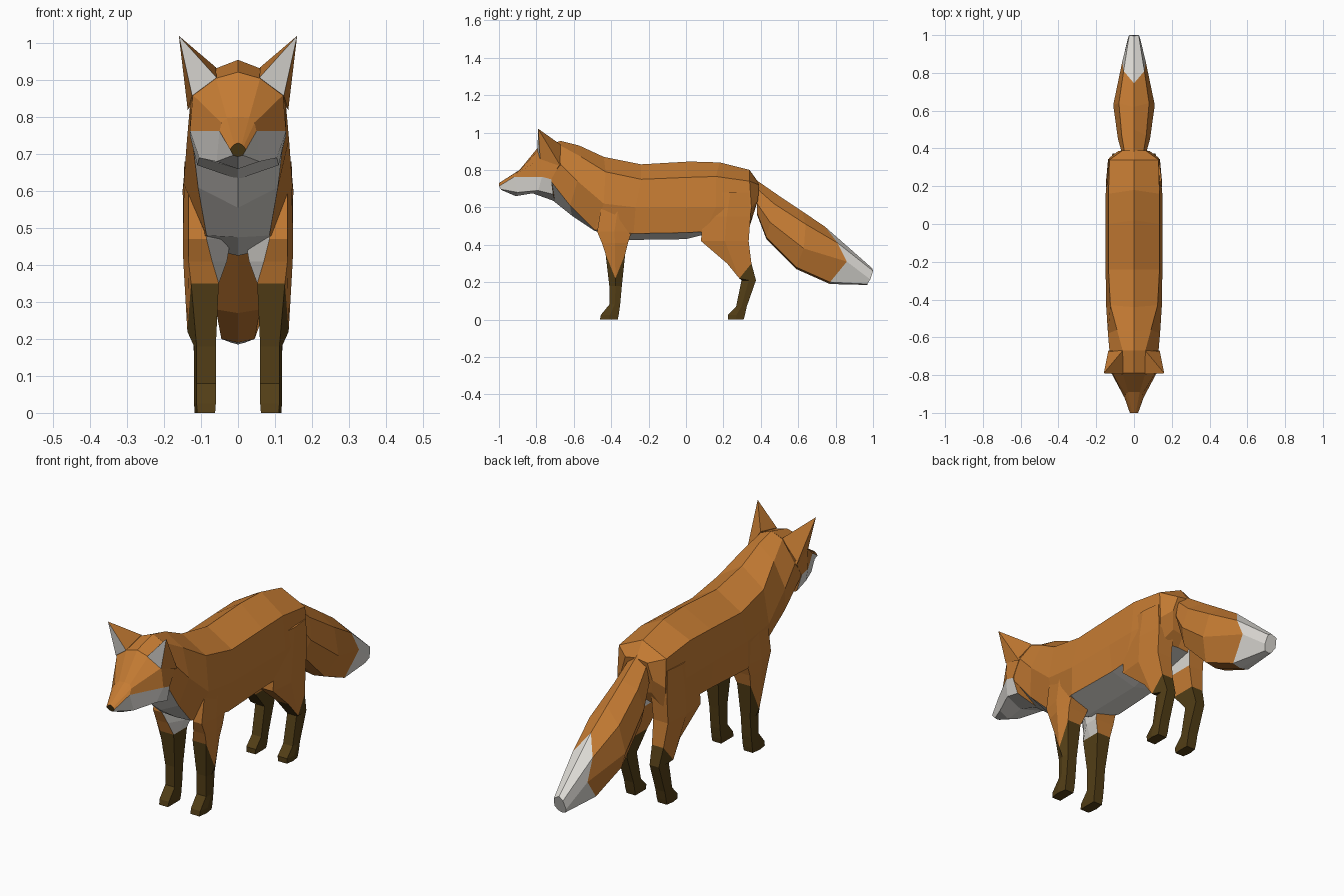
import bpy, bmesh
from mathutils import Vector


def material(name, rgb):
    m = bpy.data.materials.new(name)
    m.diffuse_color = (*rgb, 1)
    return m


MATS = [material("orange_fur", (0.56, 0.2, 0.033)),
        material("white_fur", (0.72, 0.70, 0.66)),
        material("dark_brown", (0.085, 0.048, 0.008))]
ORANGE, WHITE, DARK = 0, 1, 2


def finish(name, bm):
    bmesh.ops.recalc_face_normals(bm, faces=bm.faces)
    me = bpy.data.meshes.new(name)
    bm.to_mesh(me)
    bm.free()
    for m in MATS:
        me.materials.append(m)
    ob = bpy.data.objects.new(name, me)
    bpy.context.collection.objects.link(ob)
    return ob


def loft(name, rings, paint, caps=(ORANGE, ORANGE)):
    """Skin closed rings; paint(segment, column, centre) gives the colour."""
    bm = bmesh.new()
    vs = [[bm.verts.new(p) for p in r] for r in rings]
    n = len(vs[0])
    for i in range(len(vs) - 1):
        for j in range(n):
            k = (j + 1) % n
            f = bm.faces.new((vs[i][j], vs[i][k], vs[i + 1][k], vs[i + 1][j]))
            f.material_index = paint(i, j, f.calc_center_median())
    for ring, c in ((vs[0], caps[0]), (vs[-1], caps[1])):
        bm.faces.new(ring).material_index = c
    return finish(name, bm)


def mirrored(half):
    """Half section from top centre to bottom centre -> closed ring."""
    return half + [(-x, y, z) for x, y, z in reversed(half[1:-1])]


def sym_loft(name, halves, paint, caps=(ORANGE, ORANGE)):
    n = 2 * len(halves[0]) - 2
    return loft(name, [mirrored(h) for h in halves],
                lambda i, j, c: paint(i, min(j, n - 1 - j), c), caps)


# Body: top, back edge, flank, lower flank, underside
body = [
    [(0, -.67, .955), (.06, -.67, .93), (.13, -.67, .83), (.125, -.73, .75), (0, -.71, .635)],
    [(0, -.57, .93), (.09, -.56, .87), (.138, -.58, .74), (.108, -.62, .61), (0, -.61, .555)],
    [(0, -.44, .87), (.125, -.43, .79), (.147, -.44, .62), (.085, -.49, .48), (0, -.49, .475)],
    [(0, -.24, .83), (.135, -.24, .75), (.15, -.27, .6), (.143, -.28, .46), (0, -.35, .425)],
    [(0, .02, .845), (.135, 0, .76), (.15, 0, .6), (.132, 0, .465), (0, 0, .43)],
    [(0, .18, .84), (.135, .16, .765), (.15, .16, .6), (.135, .1, .47), (0, .08, .45)],
    [(0, .34, .80), (.13, .34, .74), (.132, .35, .6), (.12, .335, .48), (0, .32, .5)],
    [(0, .39, .73), (.06, .39, .72), (.085, .385, .64), (.06, .355, .56), (0, .355, .55)],
]
sym_loft("body", body, lambda i, j, c: WHITE if j == 3 and i < 6 else ORANGE)

# Head: crown, brow, temple, cheek, jaw, chin
head = [
    [(0, -1, .73), (.01, -1, .726), (.015, -1, .721), (.022, -1, .713), (.013, -.99, .697), (0, -.988, .693)],
    [(0, -.89, .80), (.03, -.89, .797), (.045, -.9, .785), (.05, -.92, .762), (.058, -.9, .68), (0, -.91, .66)],
    [(0, -.79, .922), (.06, -.79, .905), (.122, -.775, .86), (.13, -.77, .763), (.105, -.79, .69), (0, -.82, .675)],
    [(0, -.67, .955), (.06, -.67, .932), (.13, -.67, .84), (.13, -.72, .75), (.11, -.71, .67), (0, -.70, .632)],
]
sym_loft("head", head, lambda i, j, c: WHITE if j >= 3 else ORANGE, (DARK, ORANGE))

# Tail with slanted rings so the white tip forms a point on top
tail = [
    [(0, .37, .75), (.05, .38, .70), (.065, .38, .62), (.04, .38, .57), (0, .38, .56)],
    [(0, .5, .66), (.065, .47, .62), (.085, .45, .52), (.055, .43, .44), (0, .43, .43)],
    [(0, .62, .58), (.08, .64, .51), (.11, .63, .38), (.06, .59, .28), (0, .59, .27)],
    [(0, .745, .495), (.055, .81, .41), (.062, .86, .31), (.045, .77, .2), (0, .77, .19)],
    [(0, .995, .275), (.025, 1, .26), (.032, .985, .215), (.018, .97, .19), (0, .97, .185)],
]
sym_loft("tail", tail, lambda i, j, c: WHITE if i == 3 else ORANGE, (ORANGE, WHITE))


# Legs: (z, y front, y back, x inner front, x inner, x outer, dip of outer middle)
FRONT = [(.62, -.45, -.27, .085, .04, .146, 0), (.47, -.475, -.29, .085, .02, .149, 0),
         (.41, -.45, -.31, .07, .03, .148, 0), (.35, -.43, -.325, .052, .052, .137, .13),
         (.18, -.41, -.343, .06, .06, .119, 0), (.08, -.41, -.352, .06, .06, .119, 0),
         (.025, -.455, -.36, .06, .06, .119, 0), (0, -.46, -.365, .062, .062, .117, 0)]
HIND = [(.68, .14, .335, .05, .05, .145, 0), (.55, .09, .345, .05, .05, .149, 0),
        (.42, .08, .335, .055, .055, .147, 0), (.30, .22, .35, .058, .058, .13, .08),
        (.21, .297, .374, .062, .062, .12, 0), (.07, .268, .325, .06, .06, .119, 0),
        (.025, .225, .315, .06, .06, .119, 0), (0, .225, .308, .062, .062, .117, 0)]


def leg(name, spec, side):
    rings = []
    for z, yf, yb, xf, xi, xo, dip in spec:
        ym = (yf + yb) / 2
        xc = xo - (xo - xi) * .12
        ring = [(xc, yf, z), (xo, ym, z - dip), (xc, yb, z),
                (xi, yb, z), (xi, ym, z), (xf, yf, z)]
        rings.append([(side * x, y, zz) for x, y, zz in ring])

    def paint(i, j, c):
        if i >= 3:
            return DARK
        return WHITE if j in (3, 4) and c.z > .37 else ORANGE
    loft(name, rings, paint, (ORANGE, DARK))


for s, label in ((1, "right"), (-1, "left")):
    leg("front_leg_" + label, FRONT, s)
    leg("hind_leg_" + label, HIND, s)

    # Ear: hollow-coloured front triangle and orange back
    bm = bmesh.new()
    tip, a, b, d, c = [bm.verts.new(Vector((s * x, y, z))) for x, y, z in (
        (.16, -.79, 1.02), (.058, -.795, .907), (.124, -.78, .858),
        (.136, -.67, .82), (.06, -.67, .935))]
    for vs, m in (((tip, a, b), WHITE), ((tip, b, d), ORANGE), ((tip, d, c), ORANGE),
                  ((tip, c, a), ORANGE), ((a, c, d, b), ORANGE)):
        bm.faces.new(vs).material_index = m
    finish("ear_" + label, bm)
